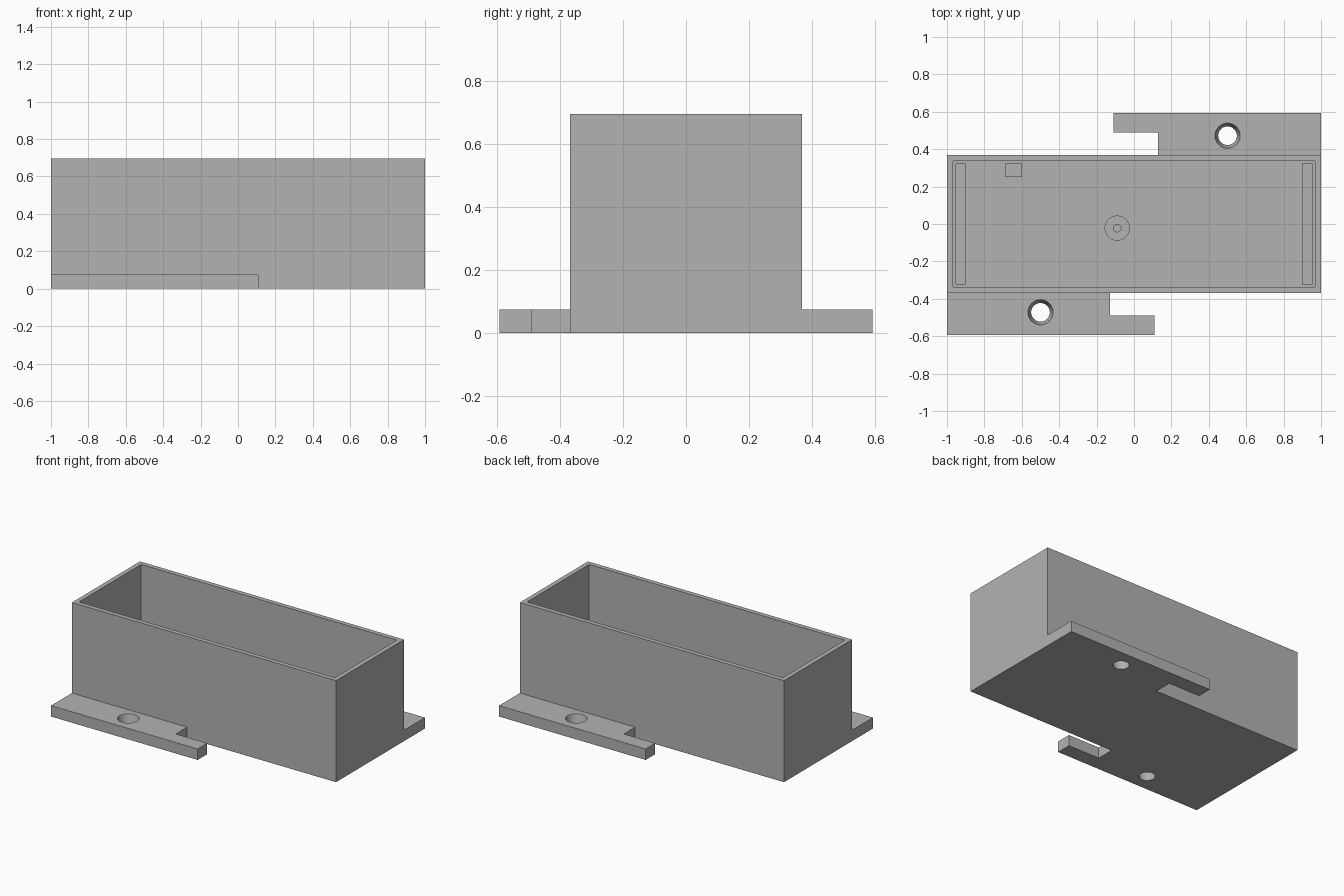
import bpy, bmesh
from math import pi
from mathutils import Matrix, Vector

old = bpy.data.objects.get("Cube")
if old:
    bpy.data.objects.remove(old, do_unlink=True)

GREY = (0.45, 0.45, 0.45, 1)
grey = bpy.data.materials.new("plain grey")
grey.diffuse_color = GREY
grey.use_nodes = True
grey.node_tree.nodes["Principled BSDF"].inputs["Base Color"].default_value = GREY

HX, HY, TOP = 1.0, 0.368, 0.695      # body half sizes and height
WALL, FLOOR, LEDGE = 0.045, 0.075, 0.2
IX, IY = HX - WALL, HY - WALL        # inner half sizes


def make(name, bm):
    bmesh.ops.recalc_face_normals(bm, faces=bm.faces)
    mesh = bpy.data.meshes.new(name)
    bm.to_mesh(mesh)
    bm.free()
    mesh.materials.append(grey)
    ob = bpy.data.objects.new(name, mesh)
    bpy.context.collection.objects.link(ob)
    return ob


def box_mesh(lo, hi):
    lo, hi = Vector(lo), Vector(hi)
    bm = bmesh.new()
    size = Matrix.Diagonal((*(hi - lo), 1))
    bmesh.ops.create_cube(bm, size=1, matrix=Matrix.Translation((lo + hi) / 2) @ size)
    return bm


def smooth(ob):
    bpy.ops.object.select_all(action='DESELECT')
    ob.select_set(True)
    bpy.context.view_layer.objects.active = ob
    bpy.ops.object.shade_smooth_by_angle(angle=pi / 6)


# Open-topped housing: inset the top face, then sink it to the floor
bm = box_mesh((-HX, -HY, 0), (HX, HY, TOP))
top = max(bm.faces, key=lambda f: f.calc_center_median().z)
bmesh.ops.inset_region(bm, faces=[top], thickness=WALL)
sunk = bmesh.ops.extrude_discrete_faces(bm, faces=[top])["faces"][0]
bmesh.ops.translate(bm, verts=sunk.verts, vec=(0, 0, FLOOR - TOP))
make("housing", bm)

# Support ledges inside both ends, and a small rest on the back wall
for name, side in (("left_ledge", 1), ("right_ledge", -1)):
    x0, x1 = sorted((side * 0.897, side * IX))
    make(name, box_mesh((x0, -IY, FLOOR), (x1, IY, LEDGE)))
make("back_rest", box_mesh((-0.69, 0.25, FLOOR), (-0.6, IY, LEDGE)))

# Screw post with a pilot hole, turned from a profile
bm = bmesh.new()
profile = [(0.02, FLOOR), (0.02, LEDGE), (0.067, LEDGE), (0.067, FLOOR)]
verts = [bm.verts.new((r, 0, z)) for r, z in profile]
edges = [bm.edges.new(pair) for pair in zip(verts, verts[1:])]
bmesh.ops.spin(bm, geom=verts + edges, cent=(0, 0, 0), axis=(0, 0, 1),
               angle=2 * pi, steps=48)
bmesh.ops.remove_doubles(bm, verts=bm.verts, dist=0.0001)
bmesh.ops.translate(bm, verts=bm.verts, vec=(-0.09, -0.022, 0))
smooth(make("screw_post", bm))

# Mounting flanges with a hooked arm and a tapered screw hole
OUTLINE = [(-HX, -HY), (-HX, -0.593), (0.11, -0.593), (0.11, -0.49),
           (-0.128, -0.49), (-0.128, -HY)]
for name, s in (("front_flange", 1), ("back_flange", -1)):
    bm = bmesh.new()
    base = bm.faces.new([bm.verts.new((s * x, s * y, 0)) for x, y in OUTLINE])
    ext = bmesh.ops.extrude_face_region(bm, geom=[base])["geom"]
    bmesh.ops.translate(bm, vec=(0, 0, FLOOR),
                        verts=[v for v in ext if isinstance(v, bmesh.types.BMVert)])
    flange = make(name, bm)

    bm = bmesh.new()
    bmesh.ops.create_cone(bm, cap_ends=True, segments=48, radius1=0.041, radius2=0.076,
                          depth=FLOOR * 2,
                          matrix=Matrix.Translation((-0.5 * s, -0.472 * s, FLOOR / 2)))
    cutter = make("hole_cutter", bm)
    cutter.hide_render = True
    mod = flange.modifiers.new("screw hole", 'BOOLEAN')
    mod.operation, mod.solver, mod.object = 'DIFFERENCE', 'EXACT', cutter
    bpy.context.view_layer.objects.active = flange
    bpy.ops.object.modifier_apply(modifier=mod.name)
    bpy.data.objects.remove(cutter, do_unlink=True)
    smooth(flange)
